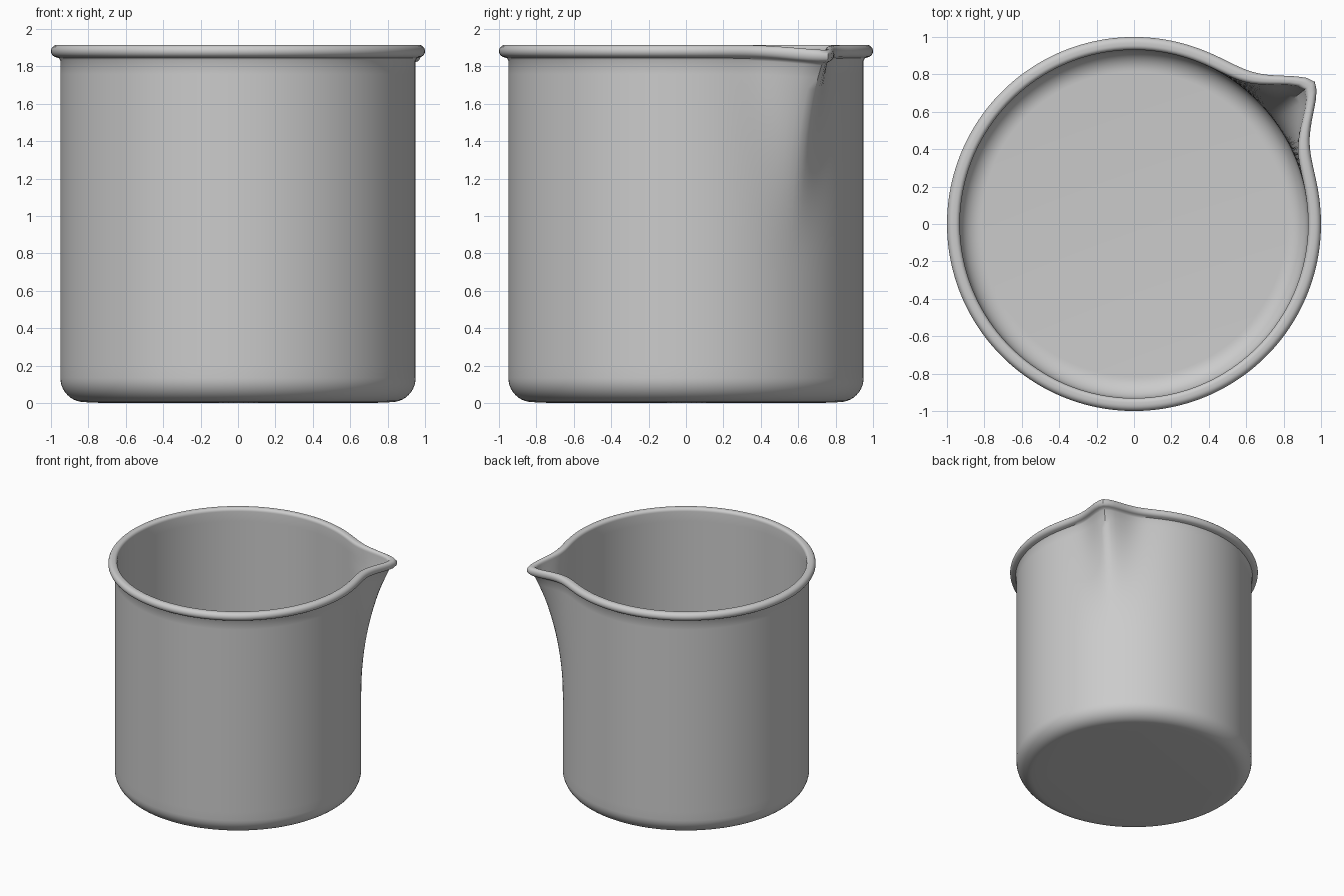
import bpy, bmesh, math

cube = bpy.data.objects.get("Cube")
if cube:
    bpy.data.objects.remove(cube, do_unlink=True)

SEGMENTS = 180
SPOUT_ANGLE = math.radians(38.2)
SPOUT_REACH = 0.23
SPOUT_START = 0.75
RIM_Z = 1.85

metal = bpy.data.materials.new("satin grey")
metal.use_nodes = True
grey = (0.6, 0.6, 0.6, 1)
metal.diffuse_color = grey
metal.node_tree.nodes["Principled BSDF"].inputs["Base Color"].default_value = grey


def arc(cr, cz, rr, rz, start, end, steps):
    """Points of an elliptical arc in the (radius, height) plane."""
    pts = []
    for i in range(steps + 1):
        a = math.radians(start + (end - start) * i / steps)
        pts.append((cr + rr * math.cos(a), cz + rz * math.sin(a)))
    return pts


def wall(radius, low, high, steps):
    return [(radius, low + (high - low) * i / steps) for i in range(1, steps)]


def spout_point(r, z, offset):
    """Pull the wall outward and dip the lip near the spout direction."""
    bump = math.exp(-(abs(math.degrees(offset)) / 9) ** 1.6)
    rise = min(1, max(0, (z - SPOUT_START) / (RIM_Z - SPOUT_START)))
    lip = min(1, max(0, (z - 1.6) / (RIM_Z - 1.6)))
    return r + SPOUT_REACH * bump * rise ** 2.1, z - 0.027 * bump * lip


# Profile: underside, rounded base, outer wall, rolled rim, inner wall, floor
profile = [(0.7, 0), (0.78, 0.003)]
profile += arc(0.82, 0.135, 0.13, 0.13, -90, 0, 10)
profile += wall(0.95, 0.135, 1.83, 24)
profile += [(0.95, 1.832), (0.957, 1.844)]
profile += arc(0.968, 1.882, 0.032, 0.033, -80, 90, 10)
profile += arc(0.955, 1.89, 0.024, 0.025, 90, 180, 5)
profile += wall(0.931, 1.88, 0.135, 24)
profile += arc(0.815, 0.135, 0.116, 0.113, 0, -90, 10)

bm = bmesh.new()
rings = []
for r, z in profile:
    ring = []
    for i in range(SEGMENTS):
        offset = math.tau * i / SEGMENTS
        if offset > math.pi:
            offset -= math.tau
        pr, pz = spout_point(r, z, offset)
        a = SPOUT_ANGLE + offset
        ring.append(bm.verts.new((pr * math.cos(a), pr * math.sin(a), pz)))
    rings.append(ring)

for low, high in zip(rings, rings[1:]):
    for i in range(SEGMENTS):
        j = (i + 1) % SEGMENTS
        bm.faces.new((low[i], low[j], high[j], high[i]))
bm.faces.new(rings[0])
bm.faces.new(rings[-1])
bmesh.ops.recalc_face_normals(bm, faces=bm.faces)

mesh = bpy.data.meshes.new("beaker_body")
bm.to_mesh(mesh)
bm.free()
mesh.materials.append(metal)
body = bpy.data.objects.new("beaker_body", mesh)
bpy.context.collection.objects.link(body)

bpy.ops.object.select_all(action="DESELECT")
body.select_set(True)
bpy.context.view_layer.objects.active = body
bpy.ops.object.shade_smooth_by_angle(angle=math.radians(40))
